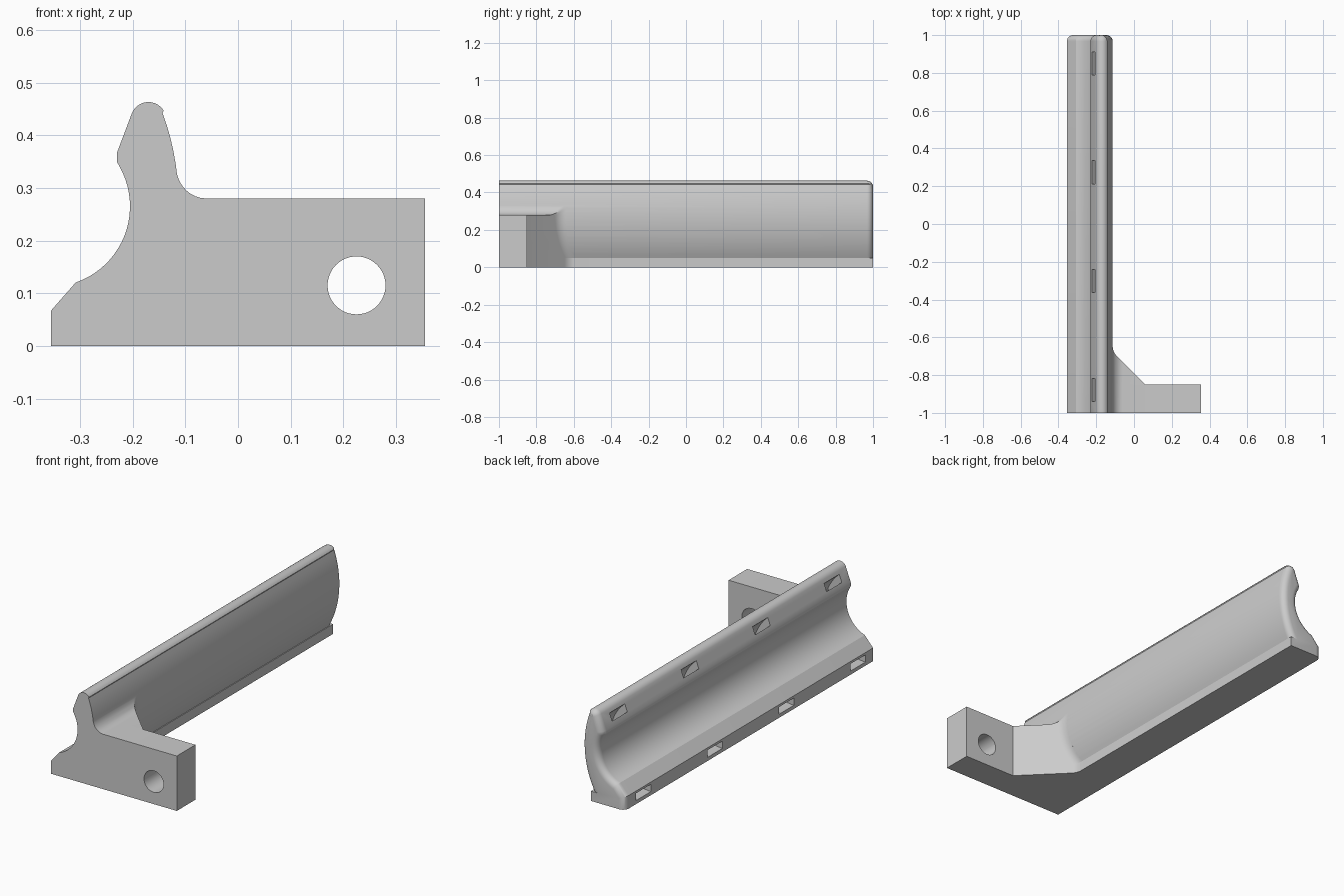
import bpy, bmesh
from math import sin, cos, pi, radians, sqrt, asin, atan2, tan
from mathutils import Vector

if "Cube" in bpy.data.objects:
    bpy.data.objects.remove(bpy.data.objects["Cube"], do_unlink=True)

grey = bpy.data.materials.new("plain_grey")
grey.use_nodes = True
colour = (0.6, 0.6, 0.6, 1)
grey.diffuse_color = colour
grey.node_tree.nodes["Principled BSDF"].inputs["Base Color"].default_value = colour


def loft(name, rings):
    """Skin a list of equally long closed rings and cap both ends."""
    bm = bmesh.new()
    rows = [[bm.verts.new(p) for p in ring] for ring in rings]
    n = len(rows[0])
    for a, b in zip(rows, rows[1:]):
        for i in range(n):
            j = (i + 1) % n
            bm.faces.new((a[i], a[j], b[j], b[i]))
    bm.faces.new(rows[0])
    bm.faces.new(rows[-1])
    bmesh.ops.remove_doubles(bm, verts=bm.verts, dist=1e-5)
    bmesh.ops.recalc_face_normals(bm, faces=bm.faces)
    mesh = bpy.data.meshes.new(name)
    bm.to_mesh(mesh)
    bm.free()
    mesh.materials.append(grey)
    ob = bpy.data.objects.new(name, mesh)
    bpy.context.collection.objects.link(ob)
    return ob


def combine(ob, other, operation):
    """Apply a boolean and drop the helper."""
    mod = ob.modifiers.new("bool", 'BOOLEAN')
    mod.operation, mod.object, mod.solver = operation, other, 'EXACT'
    bpy.context.view_layer.objects.active = ob
    bpy.ops.object.modifier_apply(modifier=mod.name)
    bpy.data.objects.remove(other, do_unlink=True)


def arc(cx, cz, r, a0, a1, n):
    return [(cx + r * cos(a0 + (a1 - a0) * i / n),
             cz + r * sin(a0 + (a1 - a0) * i / n)) for i in range(n + 1)]


# Rail cross-section, counter-clockwise in x and z
STRIP_X, STRIP_Z, LEFT = -0.165, 0.05, -0.355
BACK_R, BACK_X, BACK_Z = 0.484, -0.597, 0.274


def back_x(z):
    """Outer face of the rail at a given height."""
    return STRIP_X if z <= STRIP_Z else BACK_X + sqrt(BACK_R ** 2 - (z - BACK_Z) ** 2)


low = asin((STRIP_Z - BACK_Z) / BACK_R)
high = asin((0.442 - BACK_Z) / BACK_R)
profile = [(LEFT, 0), (STRIP_X + 0.001, 0), (STRIP_X + 0.001, STRIP_Z)]
profile += arc(BACK_X, BACK_Z, BACK_R, low, high, 16)
profile += arc(-0.17, 0.429, 0.034, radians(32), radians(155), 10)
profile += [(-0.23, 0.366), (-0.23, 0.35)]
profile += arc(-0.358, 0.265, 0.153, radians(29), radians(-71), 20)
profile += [(LEFT, 0.067)]


def inset(points, dist):
    """Mitred inset; the underside, strip and ledge edges stay put."""
    pts = [Vector(p) for p in points]
    n = len(pts)
    normals, dists = [], []
    for i in range(n):
        e = (pts[(i + 1) % n] - pts[i]).normalized()
        normals.append(Vector((e.y, -e.x)))
        dists.append(0 if i < 3 else dist)
    out = []
    for i in range(n):
        a, b, da, db = normals[i - 1], normals[i], -dists[i - 1], -dists[i]
        det = a.x * b.y - a.y * b.x
        if abs(det) < 0.01:
            move = (a + b).normalized() * (da + db) / 2
        else:
            move = Vector((da * b.y - db * a.y, a.x * db - b.x * da)) / det
        out.append(pts[i] + move)
    return out


# Rail with a rounded far end
ROUND = 0.032
rings = [[(x, -1, z) for x, z in profile]]
for k in range(7):
    t = k / 6 * pi / 2
    y = 1 - ROUND + ROUND * sin(t)
    rings.append([(p[0], y, p[1]) for p in inset(profile, ROUND * (1 - cos(t)))])
rail = loft("rail_with_mounting_arm", rings)

# Tie slots curving behind the channel
for i in range(4):
    y = 0.85 - i * 0.576
    section = (arc(-0.358, 0.25, 0.232, radians(-100), radians(62), 24)
               + arc(-0.358, 0.25, 0.195, radians(62), radians(-100), 24))
    slot = loft("slot_cutter", [[(x, y + s, z) for x, z in section] for s in (-0.061, 0.061)])
    slot.hide_render = True
    combine(rail, slot, 'DIFFERENCE')

# Mounting arm with gusset, built as stacked plan outlines
TIP, TOP, TOP_R, WEB_R = 0.355, 0.28, 0.053, 0.08


def plan(z, limit):
    """Arm outline at a height, cut off beyond the limit in x."""
    xr = back_x(z)
    y_end = -0.79 - xr + WEB_R * tan(pi / 8)
    web = arc(xr + WEB_R, y_end, WEB_R, pi * 1.25, pi, 8)
    corner_x = min(0.06, limit)
    corner_y = min(-0.79 - corner_x, web[0][1] - 0.001)
    pts = [(xr - 0.03, -1), (min(TIP, limit), -1), (min(TIP, limit), -0.85),
           (corner_x, corner_y)]
    pts += [(min(x, limit), y) for x, y in web] + [(xr - 0.03, y_end)]
    return [(x, y, z) for x, y in pts]


layers = [plan(0, TIP), plan(STRIP_Z, TIP)]
layers += [plan(STRIP_Z + 0.0001 + (TOP - STRIP_Z - 0.0001) * i / 8, TIP) for i in range(9)]
for i in range(9):
    a = i / 8 * pi / 2
    z = TOP + TOP_R * (1 - cos(a))
    layers.append(plan(z, back_x(z) + TOP_R * (1 - sin(a)) - 0.0005))
arm = loft("arm", layers)

# Bolt hole through the arm
bore = arc(0.225, 0.115, 0.055, 0, 2 * pi, 48)[:-1]
cutter = loft("hole_cutter", [[(x, y, z) for x, z in bore] for y in (-1.1, -0.7)])
cutter.hide_render = True
combine(arm, cutter, 'DIFFERENCE')
combine(rail, arm, 'UNION')

# Merge flat areas and smooth the curved ones
bm = bmesh.new()
bm.from_mesh(rail.data)
bmesh.ops.remove_doubles(bm, verts=bm.verts, dist=1e-5)
bmesh.ops.dissolve_limit(bm, angle_limit=0.005, verts=bm.verts, edges=bm.edges)
bm.to_mesh(rail.data)
bm.free()
bpy.ops.object.select_all(action='DESELECT')
rail.select_set(True)
bpy.context.view_layer.objects.active = rail
bpy.ops.object.shade_smooth_by_angle(angle=radians(25))
